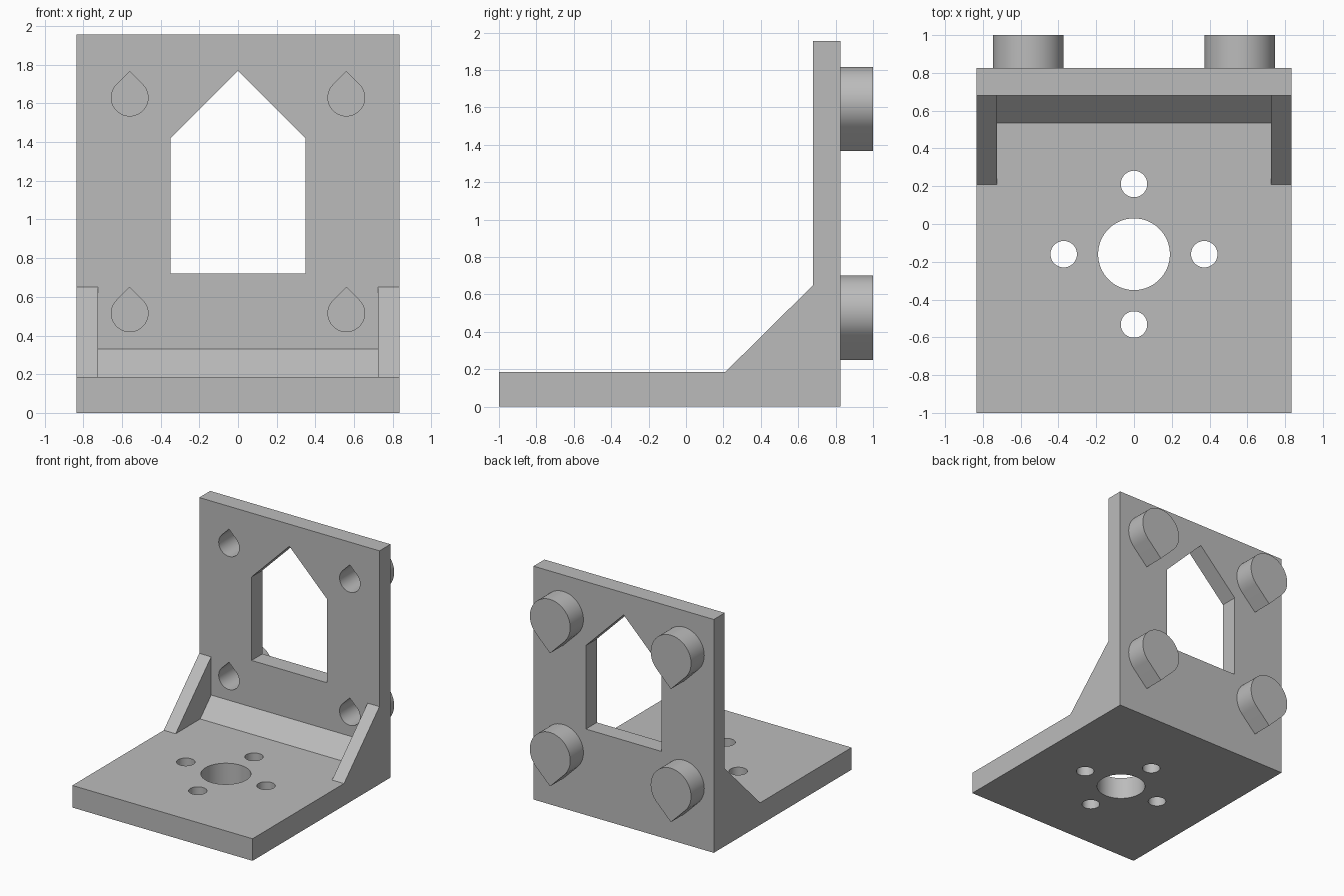
import bpy, bmesh
from math import radians, cos, sin, sqrt

if "Cube" in bpy.data.objects:
    bpy.data.objects.remove(bpy.data.objects["Cube"], do_unlink=True)

grey = bpy.data.materials.new("plain grey")
grey.use_nodes = True
grey.diffuse_color = (0.5, 0.5, 0.5, 1)
grey.node_tree.nodes["Principled BSDF"].inputs["Base Color"].default_value = (0.5, 0.5, 0.5, 1)

# Overall dimensions
HALF_W, FRONT, BACK, TOP = 0.835, -1.0, 0.825, 1.955
FLOOR, WALL, BOSS_END = 0.185, 0.68, 1.0
RIB_Y, RIB_Z, RIB_IN = 0.21, 0.65, 0.725
MOUNTS = [(x, z) for x in (-0.56, 0.56) for z in (0.515, 1.63)]


def prism(name, outline, axis, start, end):
    """Extrude a closed 2D outline along one axis."""
    place = {"x": lambda a, b, t: (t, a, b),
             "y": lambda a, b, t: (a, t, b),
             "z": lambda a, b, t: (a, b, t)}[axis]
    bm = bmesh.new()
    rings = [[bm.verts.new(place(a, b, t)) for a, b in outline] for t in (start, end)]
    for ring in rings:
        bm.faces.new(ring)
    n = len(outline)
    for i in range(n):
        j = (i + 1) % n
        bm.faces.new((rings[0][i], rings[0][j], rings[1][j], rings[1][i]))
    bmesh.ops.recalc_face_normals(bm, faces=bm.faces)
    mesh = bpy.data.meshes.new(name)
    bm.to_mesh(mesh)
    bm.free()
    mesh.materials.append(grey)
    obj = bpy.data.objects.new(name, mesh)
    bpy.context.collection.objects.link(obj)
    return obj


def circle(cx, cy, r, n=64):
    return [(cx + r * cos(radians(360 * i / n)), cy + r * sin(radians(360 * i / n)))
            for i in range(n)]


def teardrop(cx, cz, r, up, n=48):
    """Round outline whose 45 degree tangents meet in a point."""
    s = 1 if up else -1
    arc = [radians(135 + 270 * i / n) for i in range(n + 1)]
    return [(cx + r * cos(a), cz + s * r * sin(a)) for a in arc] + [(cx, cz + s * r * sqrt(2))]


def activate(obj):
    bpy.ops.object.select_all(action="DESELECT")
    obj.select_set(True)
    bpy.context.view_layer.objects.active = obj


def cut(obj, cutter):
    """Subtract a cutter and discard it."""
    cutter.hide_render = True
    activate(obj)
    mod = obj.modifiers.new("cut", "BOOLEAN")
    mod.operation, mod.solver, mod.object = "DIFFERENCE", "EXACT", cutter
    bpy.ops.object.modifier_apply(modifier=mod.name)
    bpy.data.objects.remove(cutter, do_unlink=True)


def smooth(obj):
    activate(obj)
    bpy.ops.object.shade_smooth_by_angle(angle=radians(30))


# Angle bracket: base, wall and side ribs from one side profile
bracket = prism("angle_bracket", [
    (FRONT, 0), (BACK, 0), (BACK, TOP), (WALL, TOP),
    (WALL, RIB_Z), (RIB_Y, FLOOR), (FRONT, FLOOR)], "x", -HALF_W, HALF_W)

# Pocket between the ribs, leaving a sloped fillet along the corner
cut(bracket, prism("rib_pocket", [
    (RIB_Y, FLOOR), (0.535, FLOOR), (WALL, 0.33),
    (WALL, RIB_Z), (RIB_Y, RIB_Z)], "x", -RIB_IN, RIB_IN))

# Gabled window through the wall
cut(bracket, prism("window_cutter", [
    (-0.35, 0.72), (0.35, 0.72), (0.35, 1.42), (0, 1.77), (-0.35, 1.42)],
    "y", 0.6, 0.9))

# Large shaft hole with four bolt holes around it
HOLE_Y, SPREAD = -0.16, 0.372
holes = [(0, HOLE_Y, 0.19)]
holes += [(dx * SPREAD, HOLE_Y + dy * SPREAD, 0.07)
          for dx, dy in ((1, 0), (-1, 0), (0, 1), (0, -1))]
for x, y, r in holes:
    cut(bracket, prism("base_hole_cutter", circle(x, y, r), "z", -0.1, 0.3))

# Rear bosses with blind teardrop screw holes entered from the front
for x, z in MOUNTS:
    side = "left" if x > 0 else "right"
    level = "upper" if z > 1 else "lower"
    boss = prism(f"{level}_{side}_boss", teardrop(x, z, 0.187, False), "y", BACK, BOSS_END)
    for part in (bracket, boss):
        cut(part, prism("screw_hole_cutter", teardrop(x, z, 0.095, True), "y", 0.6, 0.95))
    smooth(boss)

smooth(bracket)
